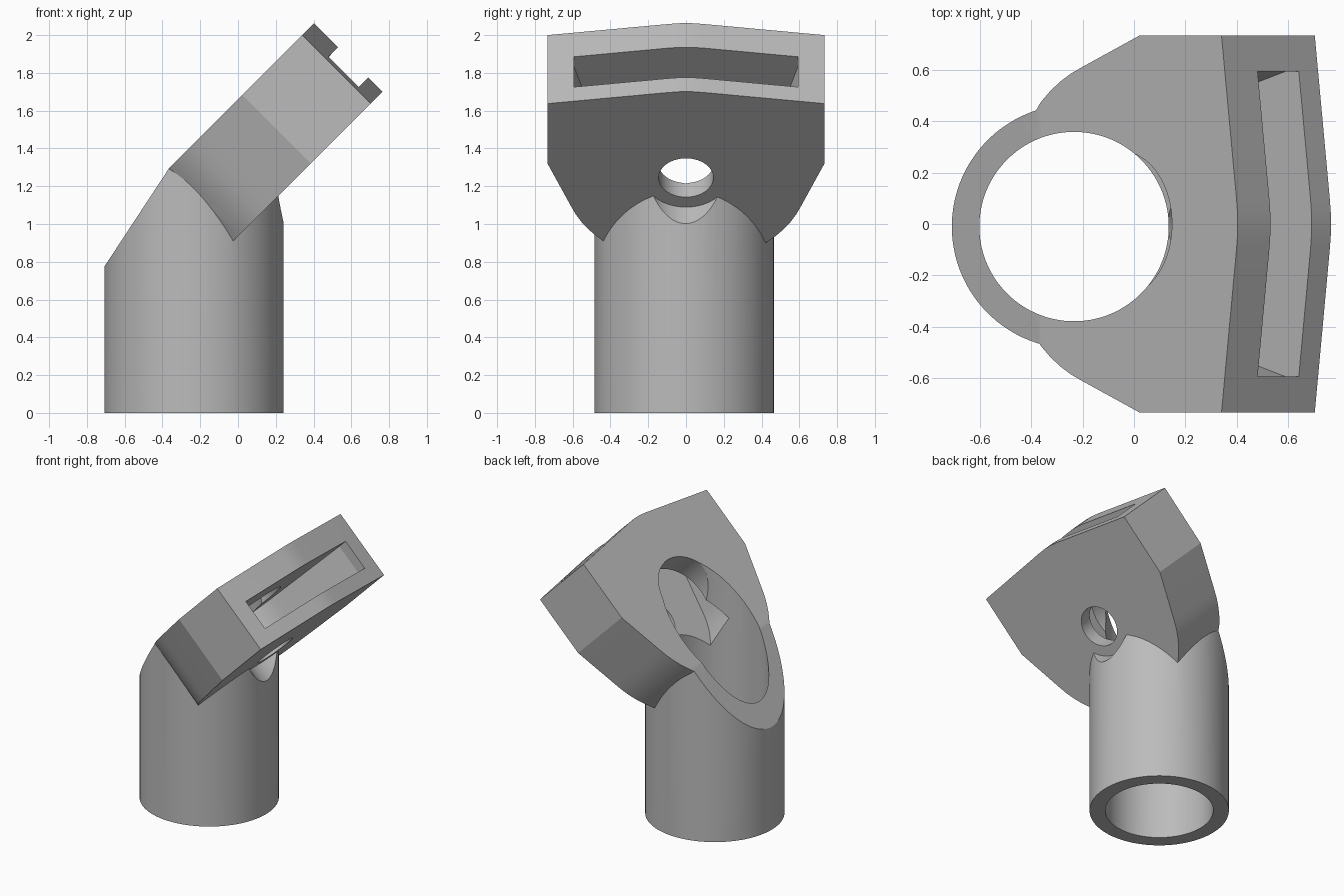
import bpy, bmesh, math
from mathutils import Vector

cube = bpy.data.objects.get("Cube")
if cube:
    bpy.data.objects.remove(cube, do_unlink=True)

grey = bpy.data.materials.new("plain_grey")
grey.use_nodes = True
COLOUR = (0.5, 0.5, 0.5, 1)
grey.diffuse_color = COLOUR
grey.node_tree.nodes["Principled BSDF"].inputs["Base Color"].default_value = COLOUR

AXIS = 1.555               # x + z along the screw axis of the tilted head
TOP, BOTTOM = 1.66, 0.935  # z - x of the head's two flat sides
PIPE = (-0.233, -0.01)     # pipe centre


def hull(name, points):
    """Convex solid around the given points."""
    bm = bmesh.new()
    for p in points:
        bm.verts.new(p)
    bmesh.ops.convex_hull(bm, input=bm.verts)
    bmesh.ops.dissolve_limit(bm, angle_limit=0.001, verts=bm.verts, edges=bm.edges)
    bmesh.ops.recalc_face_normals(bm, faces=bm.faces)
    mesh = bpy.data.meshes.new(name)
    bm.to_mesh(mesh)
    bm.free()
    mesh.materials.append(grey)
    obj = bpy.data.objects.new(name, mesh)
    bpy.context.collection.objects.link(obj)
    return obj


def ring(r, n=64):
    return [(r * math.cos(math.tau * (i + 0.5) / n), r * math.sin(math.tau * (i + 0.5) / n))
            for i in range(n)]


def tilted(name, outline, d0, d1):
    """Outline in the 45 degree head plane, extruded between two offsets."""
    pts = []
    for u, y in outline:
        s = AXIS + math.sqrt(2) * u
        pts += [Vector(((s - d) / 2, y, (s + d) / 2)) for d in (d0, d1)]
    return hull(name, pts)


def upright(name, r, z0, z1):
    return hull(name, [(PIPE[0] + a, PIPE[1] + b, z) for a, b in ring(r, 96) for z in (z0, z1)])


def box(u0, u1, w):
    return [(u, y) for u in (u0, u1) for y in (-w, w)]


def combine(target, other, operation):
    mod = target.modifiers.new(operation, 'BOOLEAN')
    mod.operation = operation
    mod.solver = 'EXACT'
    mod.object = other
    bpy.context.view_layer.objects.active = target
    bpy.ops.object.modifier_apply(modifier=mod.name)
    bpy.data.objects.remove(other, do_unlink=True)


# Pipe joined to the tilted head
body = upright("angled_pipe_bracket", 0.475, 0, 2)
head = tilted("head", ring(0.645) + box(0.106, 0.555, 0.733), BOTTOM, TOP + 0.15)
# Screw head clearance scooped out of the pipe wall only
combine(body, tilted("screw_clearance", ring(0.22), 0.2, BOTTOM + 0.05), 'DIFFERENCE')
combine(body, head, 'UNION')

cutters = [
    # Flat top of the head and slanted mouth of the pipe
    tilted("top_trim", box(-2, 2, 1), TOP, 3.5),
    hull("mouth_trim", [(x, y, z) for y in (-1, 1)
                        for x, z in ((-1, 0.33), (0.3, 2.306), (-1, 2.5))]),
    # Pipe bore, pocket with end slot, access hole and screw hole
    upright("bore", 0.368, -0.5, 2.5),
    tilted("pocket", ring(0.44) + box(0.5, 0.7, 0.593), 1.085, 1.405),
    tilted("access_hole", ring(0.283), 1.3, 2),
    tilted("screw_hole", ring(0.145), 0.8, 1.2),
]
for cutter in cutters:
    combine(body, cutter, 'DIFFERENCE')

bpy.ops.object.select_all(action='DESELECT')
body.select_set(True)
bpy.context.view_layer.objects.active = body
bpy.ops.object.shade_smooth_by_angle(angle=math.radians(15))
